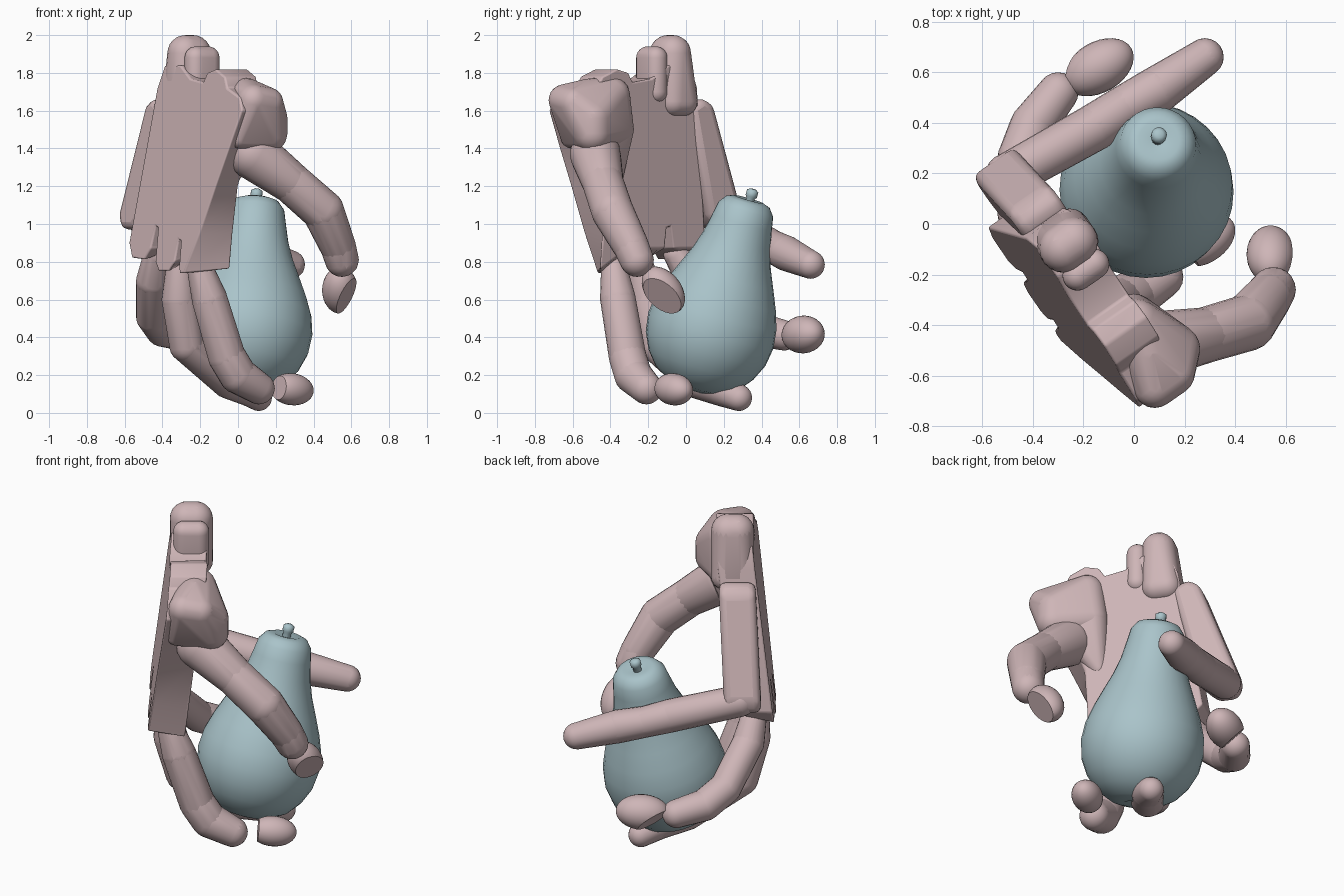
import bpy, bmesh
from math import cos, sin, pi
from mathutils import Vector

cube = bpy.data.objects.get("Cube")
if cube:
    bpy.data.objects.remove(cube)


def material(name, color):
    m = bpy.data.materials.new(name)
    m.use_nodes = True
    m.diffuse_color = (*color, 1)
    m.node_tree.nodes["Principled BSDF"].inputs["Base Color"].default_value = (*color, 1)
    return m


PINK = material("dusty pink", (0.62, 0.465, 0.475))
BLUE = material("pale blue", (0.40, 0.55, 0.59))


def finish(name, bm, mat, bevel=0, angle=0.7):
    bmesh.ops.recalc_face_normals(bm, faces=bm.faces)
    me = bpy.data.meshes.new(name)
    bm.to_mesh(me)
    bm.free()
    me.materials.append(mat)
    ob = bpy.data.objects.new(name, me)
    bpy.context.collection.objects.link(ob)
    if bevel:
        mod = ob.modifiers.new("bevel", "BEVEL")
        mod.width, mod.segments = bevel, 3
        mod.limit_method, mod.angle_limit = "ANGLE", 0.6
    bpy.ops.object.select_all(action="DESELECT")
    ob.select_set(True)
    bpy.context.view_layer.objects.active = ob
    bpy.ops.object.shade_smooth_by_angle(angle=angle)
    return ob


def palm_point(u, v, z):
    """u: depth through the palm, v: across it towards the thumb."""
    return Vector((.82 * u + .57 * v, .57 * u - .82 * v, z))


def slab(name, back_outline, front_outline, back, front, lean, bevel):
    bm = bmesh.new()
    rings = [[bm.verts.new(palm_point(u - lean * (1.8 - z), v, z)) for v, z in outline]
             for u, outline in ((back, back_outline), (front, front_outline))]
    for ring in rings:
        bm.faces.new(ring)
    n = len(back_outline)
    for i in range(n):
        j = (i + 1) % n
        bm.faces.new((rings[0][i], rings[0][j], rings[1][j], rings[1][i]))
    return finish(name, bm, PINK, bevel)


def hull(name, balls):
    """Smooth skin stretched over balls given as (centre, radius)."""
    bm = bmesh.new()
    for c, r in balls:
        made = bmesh.ops.create_icosphere(bm, subdivisions=3, radius=r)["verts"]
        bmesh.ops.translate(bm, verts=made, vec=Vector(c))
    res = bmesh.ops.convex_hull(bm, input=bm.verts)
    junk = set(res["geom_interior"]) | set(res["geom_unused"])
    bmesh.ops.delete(bm, geom=[g for g in junk if isinstance(g, bmesh.types.BMVert)],
                     context="VERTS")
    return finish(name, bm, PINK)


def palm_hull(name, balls):
    hull(name, [(palm_point(u, v, z), r) for u, v, z, r in balls])


def finger(name, joints, radii):
    for i in range(len(joints) - 1):
        hull(f"{name}_segment_{i + 1}",
             [(joints[i], radii[i]), (joints[i + 1], radii[i + 1])])


def fingertip(name, centre, axis, cut, length, radius, offset):
    """Egg along axis with one flat side facing the cut direction."""
    bm = bmesh.new()
    bmesh.ops.create_uvsphere(bm, u_segments=24, v_segments=16, radius=1)
    turn = Vector((0, 0, 1)).rotation_difference(Vector(axis)).to_matrix()
    for vert in bm.verts:
        p = vert.co
        vert.co = Vector(centre) + turn @ Vector((p.x * radius, p.y * radius, p.z * length))
    normal = Vector(cut).normalized()
    bmesh.ops.bisect_plane(bm, geom=bm.verts[:] + bm.edges[:] + bm.faces[:],
                           plane_co=Vector(centre) + normal * offset,
                           plane_no=normal, clear_outer=True)
    bmesh.ops.holes_fill(bm, edges=[e for e in bm.edges if e.is_boundary], sides=0)
    return finish(name, bm, PINK, angle=0.6)


def lathe(name, profile, base, top, mat, sides=32):
    """Turn (height, radius) points about the line from base to top."""
    bm = bmesh.new()
    base = Vector(base)
    turn = Vector((0, 0, 1)).rotation_difference(Vector(top) - base).to_matrix()
    rings = []
    for t, r in profile:
        rings.append([bm.verts.new(base + turn @ Vector(
            (r * cos(2 * pi * k / sides), r * sin(2 * pi * k / sides), t)))
            for k in range(sides)])
    for a, b in zip(rings, rings[1:]):
        for k in range(sides):
            j = (k + 1) % sides
            bm.faces.new((a[k], a[j], b[j], b[k]))
    bm.faces.new(rings[0])
    bm.faces.new(rings[-1])
    return finish(name, bm, mat, angle=1.0)


# Palm plate: slanted thumb side, top edge, and slits between the knuckle lobes
back_side = [(.22, .74), (.325, .95), (.435, 1.2), (.525, 1.4), (.61, 1.6)]
front_side = [(.35, .76), (.345, .95), (.35, 1.2), (.42, 1.4), (.58, 1.6)]
rim = [(.58, 1.67), (.45, 1.72), (.42, 1.78), (.33, 1.82), (.25, 1.8), (.22, 1.75),
       (.1, 1.77), (.0, 1.84), (-.15, 1.84), (-.2, 1.72), (-.32, .9), (-.28, .82),
       (-.16, .81), (-.115, .87), (-.09, .99), (-.065, .98), (-.06, .8), (-.02, .75),
       (.08, .75), (.12, .8), (.135, .92), (.16, .91), (.165, .77), (.18, .735)]
front_rim = [(v, max(z, .87)) for v, z in rim]
slab("palm", back_side + rim, front_side + front_rim, -.375, -.17, .12, .01)
edge = [(-.16, 1.62), (-.25, 1.67), (-.32, 1.63), (-.53, 1.05), (-.5, .97),
        (-.38, .97), (-.3, 1.05)]
slab("little_finger_base", edge, edge, -.38, -.175, .05, .04)

# Rounded wrist lugs
palm_hull("outer_wrist_lug", [(-.285, -.08, 1.905, .095), (-.235, -.08, 1.905, .095),
                              (-.3, -.07, 1.65, .08), (-.22, -.07, 1.65, .08),
                              (-.3, -.13, 1.65, .08), (-.22, -.13, 1.65, .08)])
palm_hull("middle_wrist_lug", [(u, .04, z, .06) for u in (-.3, -.22) for z in (1.88, 1.7)])

# Thumb mount, one rounded mass that includes the inner wrist lug
palm_hull("thumb_mount", [(-.3, .575, 1.655, .085), (-.21, .575, 1.64, .085),
                          (-.34, .5, 1.46, .06), (-.15, .5, 1.56, .1), (-.15, .5, 1.48, .1),
                          (-.25, .45, 1.68, .09), (-.22, .33, 1.68, .1), (-.21, .3, 1.5, .09)])
palm_hull("thumb_mount_root", [(-.21, .3, 1.5, .09), (-.2, .42, 1.45, .09),
                               (-.28, .28, 1.22, .05)])

# Thumb
finger("thumb", [(.08, -.48, 1.37), (.28, -.44, 1.22), (.45, -.39, 1.07),
                 (.53, -.29, .88), (.55, -.26, .81)], [.135, .11, .112, .095, .09])
fingertip("thumb_tip", (.54, -.12, .65), (0, .6, -.75), (.75, -.3, -.5), .14, .095, .045)

# Fingers
finger("index_finger", [(-.2, -.38, .76), (-.15, -.36, .6), (-.06, -.31, .3),
                        (.0, -.28, .2), (.11, -.21, .13)], [.07, .095, .1, .1, .085])
fingertip("index_finger_tip", (.285, -.065, .125), (.8, .6, -.1), (-.8, -.6, .1),
          .13, .085, .085)

finger("middle_finger", [(-.31, -.24, .78), (-.31, -.21, .6), (-.27, -.15, .36),
                         (-.05, .06, .17), (.06, .19, .125), (.11, .28, .08)],
       [.07, .095, .095, .095, .09, .07])

finger("ring_finger", [(-.43, -.05, .84), (-.45, .04, .7), (-.45, .26, .51),
                       (-.4, .39, .44), (-.3, .52, .41)], [.07, .09, .09, .09, .08])
fingertip("ring_finger_tip", (-.14, .62, .415), (.85, .5, .05), (-.65, .15, -.6), .15, .1, .07)

finger("little_finger", [(-.5, .19, 1.03), (-.16, .38, .92), (-.04, .46, .88),
                         (.09, .53, .845), (.28, .66, .785)], [.09, .094, .088, .094, .075])

# Pear and stalk
lathe("pear", [(.02, .01), (0, .07), (.02, .15), (.07, .23), (.14, .288), (.23, .33),
               (.33, .345), (.43, .333), (.53, .3), (.63, .258), (.73, .215), (.83, .183),
               (.93, .163), (1.0, .15), (1.04, .12), (1.055, .08), (1.04, .03)],
      (.027, .04, .12), (.1, .335, 1.14), BLUE)
lathe("pear_stalk", [(0, .025), (.06, .023), (.07, .031), (.1, .031), (.11, .015)],
      (.09, .325, 1.08), (.1, .355, 1.18), BLUE, 12)
